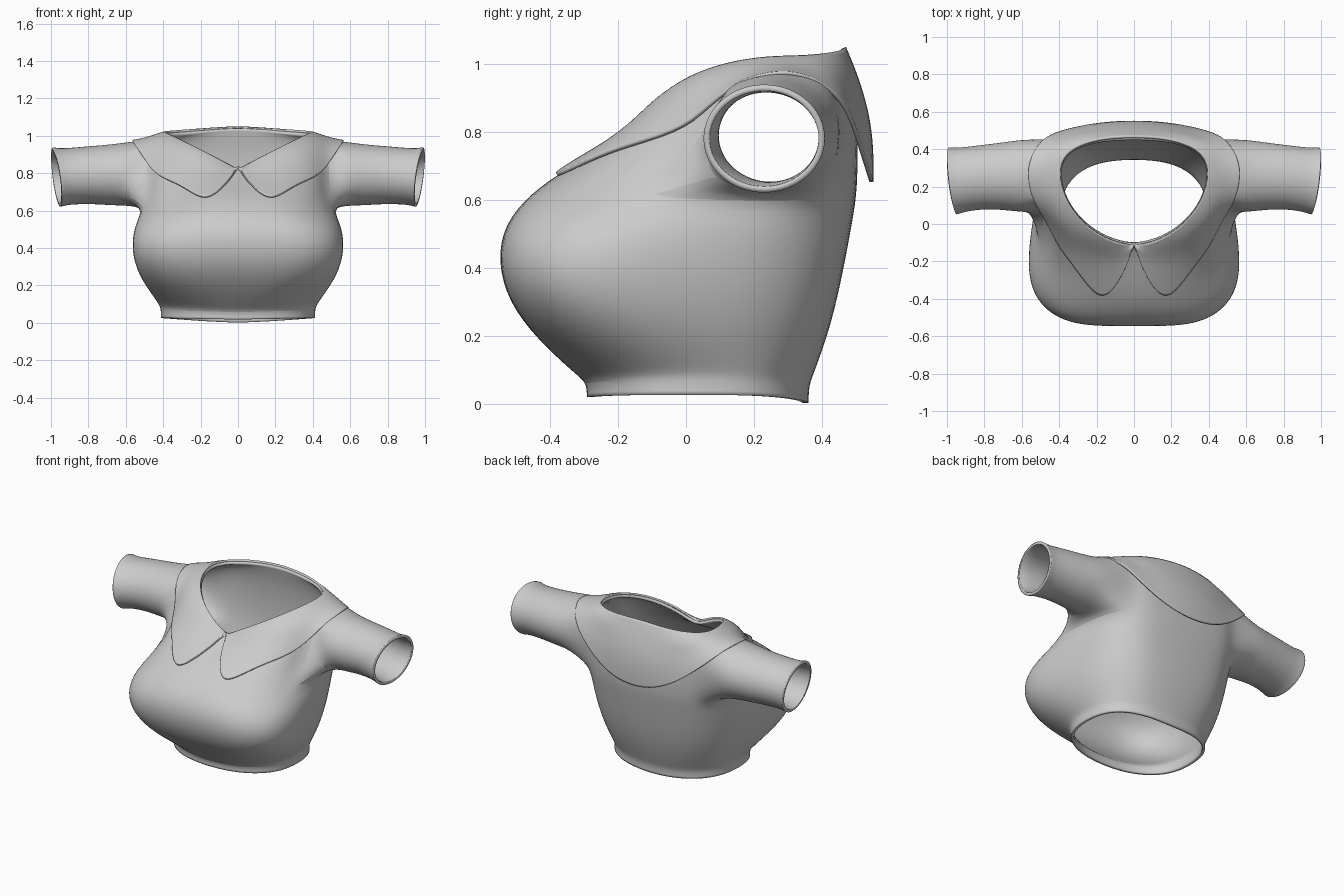
import bpy, math
from mathutils import Vector
from mathutils.bvhtree import BVHTree

if "Cube" in bpy.data.objects:
    bpy.data.objects.remove(bpy.data.objects["Cube"])

grey = bpy.data.materials.new("grey_cloth")
grey.diffuse_color = (0.6, 0.6, 0.6, 1)
grey.use_nodes = True
grey.node_tree.nodes["Principled BSDF"].inputs["Base Color"].default_value = grey.diffuse_color


def make(name, verts, faces):
    me = bpy.data.meshes.new(name)
    me.from_pydata(verts, [], faces)
    me.materials.append(grey)
    ob = bpy.data.objects.new(name, me)
    bpy.context.collection.objects.link(ob)
    m = ob.modifiers.new("mirror", 'MIRROR')
    m.use_clip = True
    m.merge_threshold = 0.001
    s = ob.modifiers.new("smooth", 'SUBSURF')
    s.levels = s.render_levels = 2
    return ob


def finish(ob, thickness, offset):
    s = ob.modifiers.new("thickness", 'SOLIDIFY')
    s.thickness, s.offset = thickness, offset
    bpy.ops.object.select_all(action='DESELECT')
    ob.select_set(True)
    bpy.context.view_layer.objects.active = ob
    bpy.ops.object.shade_smooth_by_angle(angle=math.radians(45))


# Torso rings: half width, y front/side/back, z front/side/back,
# front and back roundness, narrowing towards the back
RINGS = [
    (.416, -.295, .03, .364, .018, .026, .000, .85, .80, 0),
    (.416, -.295, .03, .364, .060, .073, .05, .85, .80, 0),
    (.425, -.328, .02, .380, .085, .10, .09, .85, .78, 0),
    (.503, -.462, -.08, .420, .19, .20, .20, .76, .66, .10),
    (.556, -.545, -.16, .447, .30, .30, .30, .73, .58, .15),
    (.577, -.577, -.18, .472, .42, .41, .42, .72, .54, .16),
    (.560, -.558, -.10, .490, .53, .52, .52, .72, .54, .12),
    (.510, -.480, .08, .505, .62, .61, .61, .76, .56, .04),
    (.490, -.365, .18, .508, .685, .70, .72, .80, .58, 0),
    (.490, -.240, .22, .505, .745, .81, .82, .85, .58, 0),
    (.490, -.175, .24, .495, .775, .90, .92, .90, .60, 0),
    (.475, -.140, .25, .480, .795, .98, .99, 1.0, .70, 0),
    (.398, -.110, .27, .468, .808, 1.012, 1.045, 1.08, .85, 0),
]


def ring_point(r, deg):
    w, yf, ys, yb, zf, zs, zb, ef, eb, taper = r
    t = math.radians(deg)
    s, c = max(0, math.sin(t)), math.cos(t)
    if deg in (0, 180):
        s = 0
    yend, zend, e = (yf, zf, ef) if c > 0 else (yb, zb, eb)
    u = abs(c) ** e
    y = ys + (yend - ys) * u
    if yf < -.4 and c > 0:           # shallow dip down the chest centre
        y += .022 * c ** 16
    if c < 0:
        w *= 1 - taper * u
    return Vector((w * s ** e, y, zs + (zend - zs) * (1 - s)))


# Body half with an armhole, rows 7-11 by columns 5-9
COLS = 13
verts = [ring_point(r, j * 15) for r in RINGS for j in range(COLS)]
faces = []
for i in range(len(RINGS) - 1):
    for j in range(COLS - 1):
        if not (7 <= i < 11 and 5 <= j < 9):
            a = i * COLS + j
            faces.append((a, a + 1, a + COLS + 1, a + COLS))
hole = [(7, j) for j in range(5, 10)] + [(i, 9) for i in range(8, 12)]
hole += [(11, j) for j in (8, 7, 6, 5)] + [(i, 5) for i in (10, 9, 8)]
prev = [i * COLS + j for i, j in hole]

# Sleeve rings: x, y centre, z centre, y radius, z radius, slant
for x, yc, zc, ry, rz, k in [(.58, .258, .797, .200, .174, .1),
                             (.68, .255, .79, .187, .166, .4),
                             (.80, .252, .79, .174, .157, .6),
                             (.92, .237, .782, .174, .153, .9),
                             (.955, .232, .78, .182, .160, 1),
                             (.97, .230, .78, .183, .163, 1)]:
    new = []
    for n in range(16):
        a = math.radians(-135 + n * 22.5)
        c, s = math.cos(a), math.sin(a)
        new.append(len(verts))
        verts.append(Vector((x + k * (.022 * c + .02 * s), yc + ry * c, zc + rz * s)))
    for n in range(16):
        m = (n + 1) % 16
        faces.append((prev[n], prev[m], new[m], new[n]))
    prev = new

body = make("shirt_body", verts, faces)
tree = BVHTree.FromObject(body, bpy.context.evaluated_depsgraph_get())

# Collar half: outer edge from the front notch round to the back
EDGE = [(.003, -.111, .815), (.045, -.22, .735), (.105, -.33, .675), (.17, -.388, .65),
        (.235, -.33, .675), (.31, -.22, .728), (.40, -.09, .768), (.47, .02, .825),
        (.535, .13, .92), (.572, .25, .982), (.555, .35, .968), (.50, .44, .915),
        (.43, .484, .85), (.30, .518, .74), (.15, .542, .665), (0, .548, .645)]
ANGLES = [0, 4, 8, 13, 19, 27, 39, 53, 69, 85, 100, 115, 129, 145, 162, 180]
ROWS = 7
cv, cf = [], []
for r in range(ROWS + 1):
    f = r / ROWS
    for edge, deg in zip(EDGE, ANGLES):
        p = ring_point(RINGS[-1], deg) + Vector((0, 0, .006))
        q = p.lerp(Vector(edge), f)
        back = max(0, -math.cos(math.radians(deg)))
        q.y += .028 * math.sin(math.pi * f) * back ** 2   # rounded fall behind
        if r:
            hit, nor, _, _ = tree.find_nearest(q)
            gap = (q - hit).dot(nor)
            if q.y < .3 or gap < .011:   # lie on the body, hang free behind
                q = hit + nor * .011
        if deg in (0, 180):
            q.x = .003 * f if deg == 0 else 0
        cv.append(q)
n = len(EDGE)
for r in range(ROWS):
    for j in range(n - 1):
        a = r * n + j
        cf.append((a, a + n, a + n + 1, a + 1))
collar = make("collar", cv, cf)

finish(body, .018, -1)
finish(collar, .012, 0)
